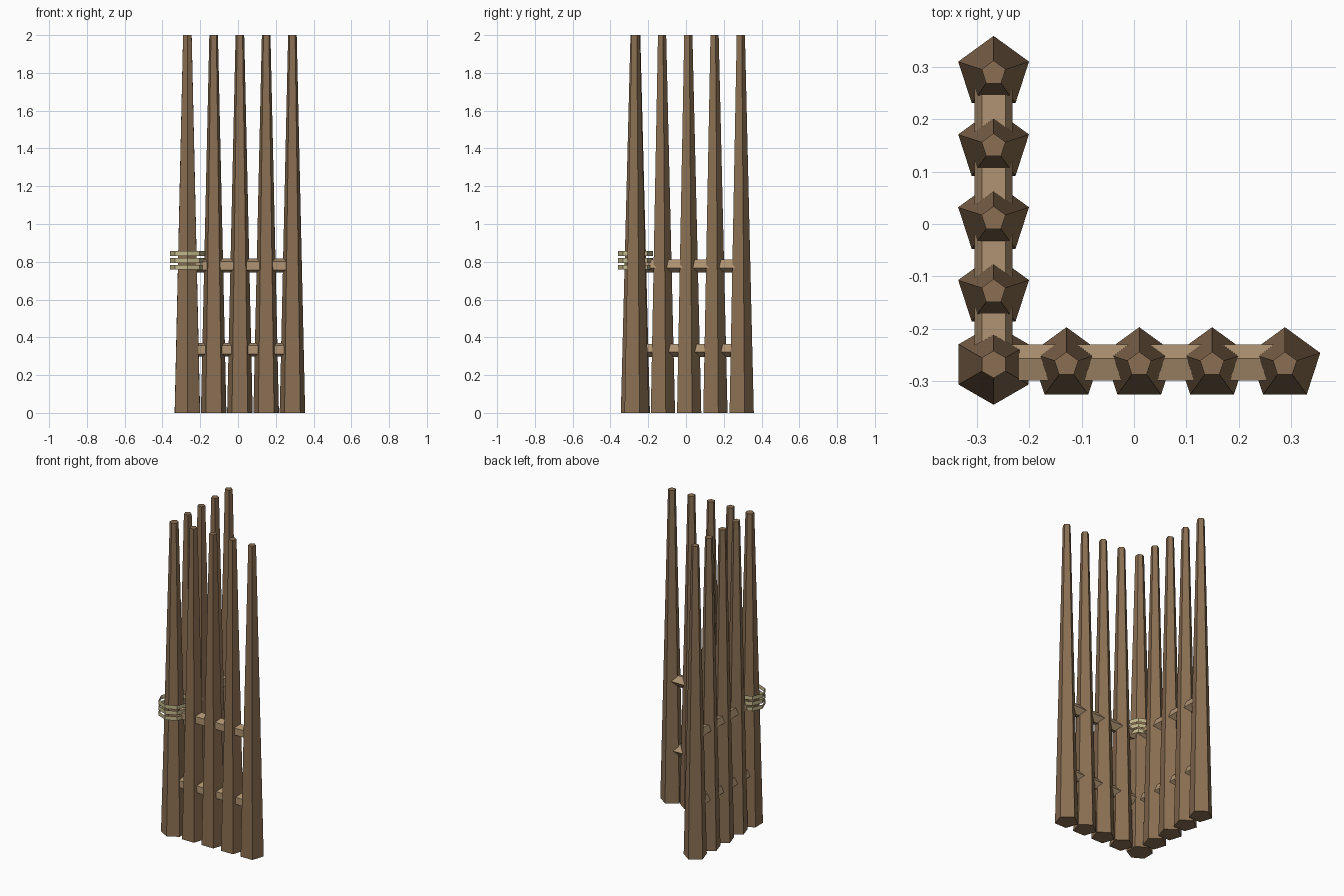
import bpy, math
from mathutils import Matrix, Vector

if "Cube" in bpy.data.objects:
    bpy.data.objects.remove(bpy.data.objects["Cube"], do_unlink=True)


def material(name, rgb):
    m = bpy.data.materials.new(name)
    m.use_nodes = True
    m.diffuse_color = (*rgb, 1)
    m.node_tree.nodes["Principled BSDF"].inputs["Base Color"].default_value = (*rgb, 1)
    return m


WOOD = material("dark_wood", (0.258, 0.159, 0.085))
RAIL = material("pale_wood", (0.434, 0.296, 0.170))
ROPE = material("rope", (0.546, 0.479, 0.262))


def prism(name, sides, r0, r1, length, matrix, mat, caps=True):
    """Tapered prism from local z=0 to z=length, first corner facing local +y."""
    verts = []
    for r, z in ((r0, 0), (r1, length)):
        for i in range(sides):
            a = 2 * math.pi * i / sides
            verts.append(matrix @ Vector((-r * math.sin(a), r * math.cos(a), z)))
    faces = [(i, (i + 1) % sides, (i + 1) % sides + sides, i + sides) for i in range(sides)]
    if caps:
        faces += [tuple(reversed(range(sides))), tuple(range(sides, 2 * sides))]
    mesh = bpy.data.meshes.new(name)
    mesh.from_pydata(verts, [], faces)
    mesh.materials.append(mat)
    obj = bpy.data.objects.new(name, mesh)
    bpy.context.collection.objects.link(obj)
    return obj


CORNER = -0.268
END = 0.288
STEP = (END - CORNER) / 4

# Corner post and the two rows of stakes
prism("corner_post", 6, 0.077, 0.026, 2, Matrix.Translation((CORNER, CORNER, 0)), WOOD)
for i in range(1, 5):
    p = CORNER + i * STEP
    prism(f"front_stake_{i}", 5, 0.071, 0.024, 2, Matrix.Translation((p, CORNER, 0)), WOOD)
    prism(f"side_stake_{i}", 5, 0.071, 0.024, 2, Matrix.Translation((CORNER, p, 0)), WOOD)

# Cross rails
for label, z in (("lower", 0.335), ("upper", 0.78)):
    start = Matrix.Translation((CORNER, CORNER, z))
    prism(f"{label}_front_rail", 5, 0.038, 0.038, END - CORNER,
          start @ Matrix.Rotation(math.pi / 2, 4, 'Y'), RAIL)
    prism(f"{label}_side_rail", 5, 0.038, 0.038, END - CORNER,
          start @ Matrix.Rotation(-math.pi / 2, 4, 'X'), RAIL)

# Thin open rope bands round the corner post
for i in range(3):
    prism(f"rope_band_{i + 1}", 8, 0.092, 0.092, 0.026,
          Matrix.Translation((CORNER, CORNER, 0.758 + i * 0.036)), ROPE, caps=False)
